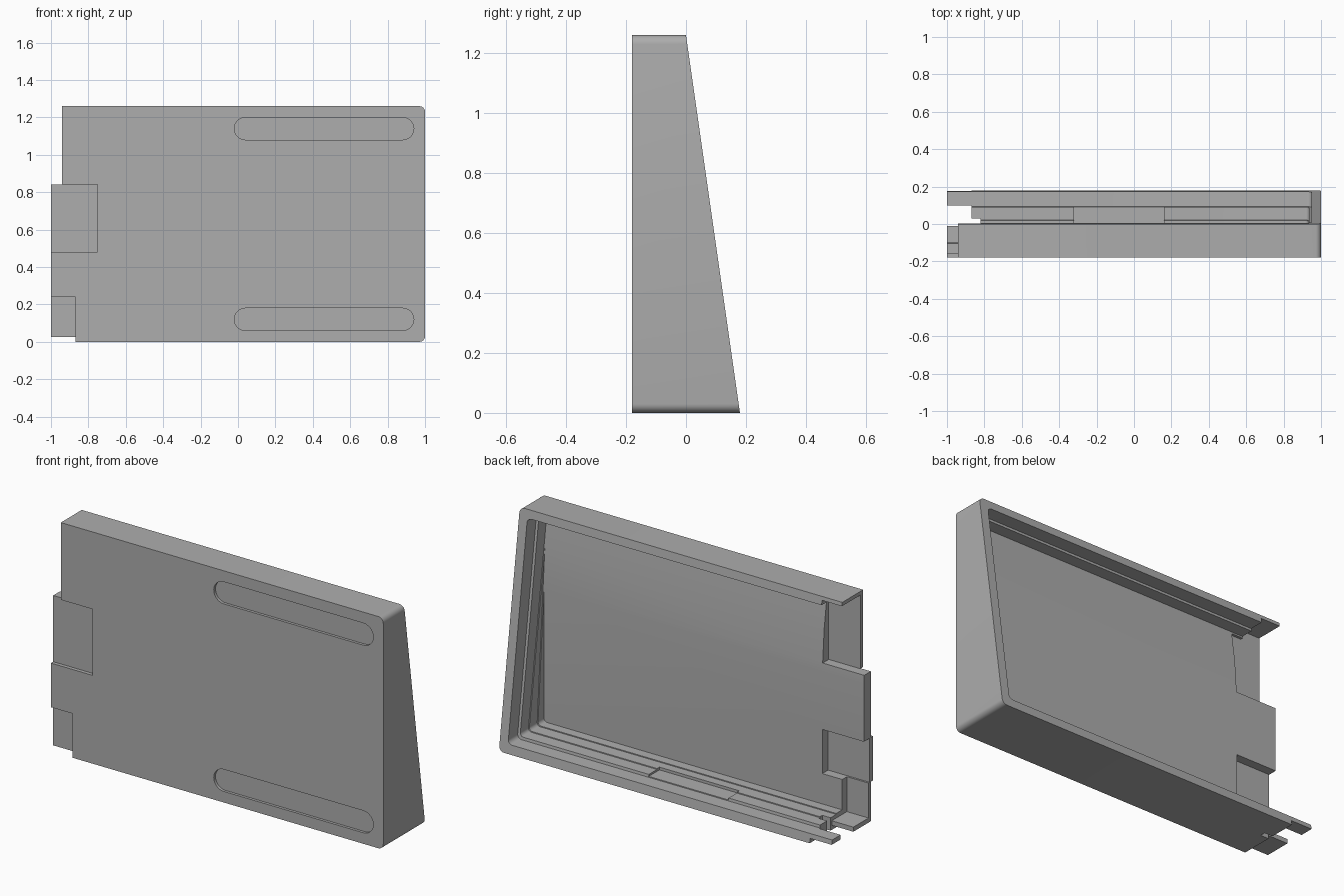
import bpy, bmesh, math

cube = bpy.data.objects.get("Cube")
if cube:
    bpy.data.objects.remove(cube, do_unlink=True)

grey = bpy.data.materials.new("plain grey")
grey.use_nodes = True
GREY = (0.42, 0.42, 0.42, 1)
grey.diffuse_color = GREY
grey.node_tree.nodes["Principled BSDF"].inputs["Base Color"].default_value = GREY

SLOPE = -0.143   # lean of the open back
FAR = 2.0


def outline(x0, x1, z0, z1, r=0.0, both=False):
    """Rectangle in x/z, rounded on the left side or on both sides."""
    def arc(cx, cz, start):
        return [(cx + r * math.cos(math.radians(start + a)),
                 cz + r * math.sin(math.radians(start + a))) for a in range(0, 91, 15)]
    if not r:
        return [(x0, z0), (x1, z0), (x1, z1), (x0, z1)]
    pts = arc(x1 - r, z0 + r, 270)
    top = arc(x1 - r, z1 - r, 0)
    pts += top[1:] if z1 - z0 - 2 * r < 1e-5 else top
    if both:
        left = arc(x0 + r, z1 - r, 90)
        pts += left + arc(x0 + r, z0 + r, 180)[1:]
    else:
        pts += [(x0, z1), (x0, z0)]
    return pts


def prism(name, pts, front, back):
    """Extrude an x/z outline along y; each end is a plane y = a + b * z."""
    bm = bmesh.new()
    ends = [[bm.verts.new((x, a + b * z, z)) for x, z in pts] for a, b in (front, back)]
    bm.faces.new(ends[0])
    bm.faces.new(ends[1][::-1])
    for i in range(len(pts)):
        j = (i + 1) % len(pts)
        bm.faces.new((ends[0][i], ends[1][i], ends[1][j], ends[0][j]))
    bmesh.ops.recalc_face_normals(bm, faces=bm.faces)
    mesh = bpy.data.meshes.new(name)
    bm.to_mesh(mesh)
    bm.free()
    ob = bpy.data.objects.new(name, mesh)
    bpy.context.collection.objects.link(ob)
    return ob


def cut(pts, front, back=(FAR, 0)):
    """Subtract a prism from the shell."""
    tool = prism("cutter", pts, front, back)
    tool.hide_render = True
    mod = shell.modifiers.new("cut", "BOOLEAN")
    mod.operation, mod.solver, mod.object = "DIFFERENCE", "EXACT", tool
    bpy.context.view_layer.objects.active = shell
    bpy.ops.object.modifier_apply(modifier=mod.name)
    bpy.data.objects.remove(tool, do_unlink=True)


def cut_box(x0, x1, z0, z1, y0, y1=FAR):
    cut(outline(x0, x1, z0, z1), (y0, 0), (y1, 0))


# Wedge body with rounded left corners
shell = prism("case_shell", outline(-1, 1, 0, 1.26, 0.03), (-0.18, 0), (0.18, SLOPE))
shell.data.materials.append(grey)

# Stepped rim, easing slope and floor of the hollow
cut(outline(-FAR, 0.95, 0.05, 1.215, 0.025), (0.10, SLOPE))
cut(outline(-FAR, 0.935, 0.065, 1.2, 0.02), (0.03, SLOPE))
cut(outline(-FAR, 0.93, 0.07, 1.195, 0.02), (-0.043, SLOPE / 2))
cut(outline(-FAR, 0.925, 0.075, 1.19, 0.02), (-0.10, 0))

# Notches in the lower ledge
cut_box(-0.32, 0.16, 0.055, 0.1, 0.0)
cut_box(-0.875, -0.82, -0.1, 0.2, 0.0, 0.03)

# Thin upper right plate and wall end
cut_box(-FAR, -0.75, 0.84, 1.19, -0.155)
cut_box(-FAR, -0.82, 0.9, 1.24, -0.155)
cut_box(-FAR, -0.94, 0.84, FAR, -FAR)

# Tongue and tabs on the open right side
cut_box(-FAR, -0.75, 0.24, 0.48, -0.15)
cut_box(-FAR, -0.75, 0.48, 0.84, -FAR, -0.16)
cut_box(-FAR, -0.87, 0.05, 0.245, -0.14)
cut_box(-FAR, -0.87, -0.1, 0.24, -FAR, -0.16)
cut_box(-FAR, -0.87, -0.1, 0.025, -FAR)
cut_box(-FAR, -0.87, -0.1, 0.1, -0.01, 0.10)

# Shallow rounded grooves on the front
for z in (0.06, 1.08):
    cut(outline(-0.02, 0.94, z, z + 0.12, 0.0599, True), (-FAR, 0), (-0.165, 0))

bpy.ops.object.select_all(action="DESELECT")
shell.select_set(True)
bpy.context.view_layer.objects.active = shell
bpy.ops.object.shade_smooth_by_angle(angle=math.radians(20))
